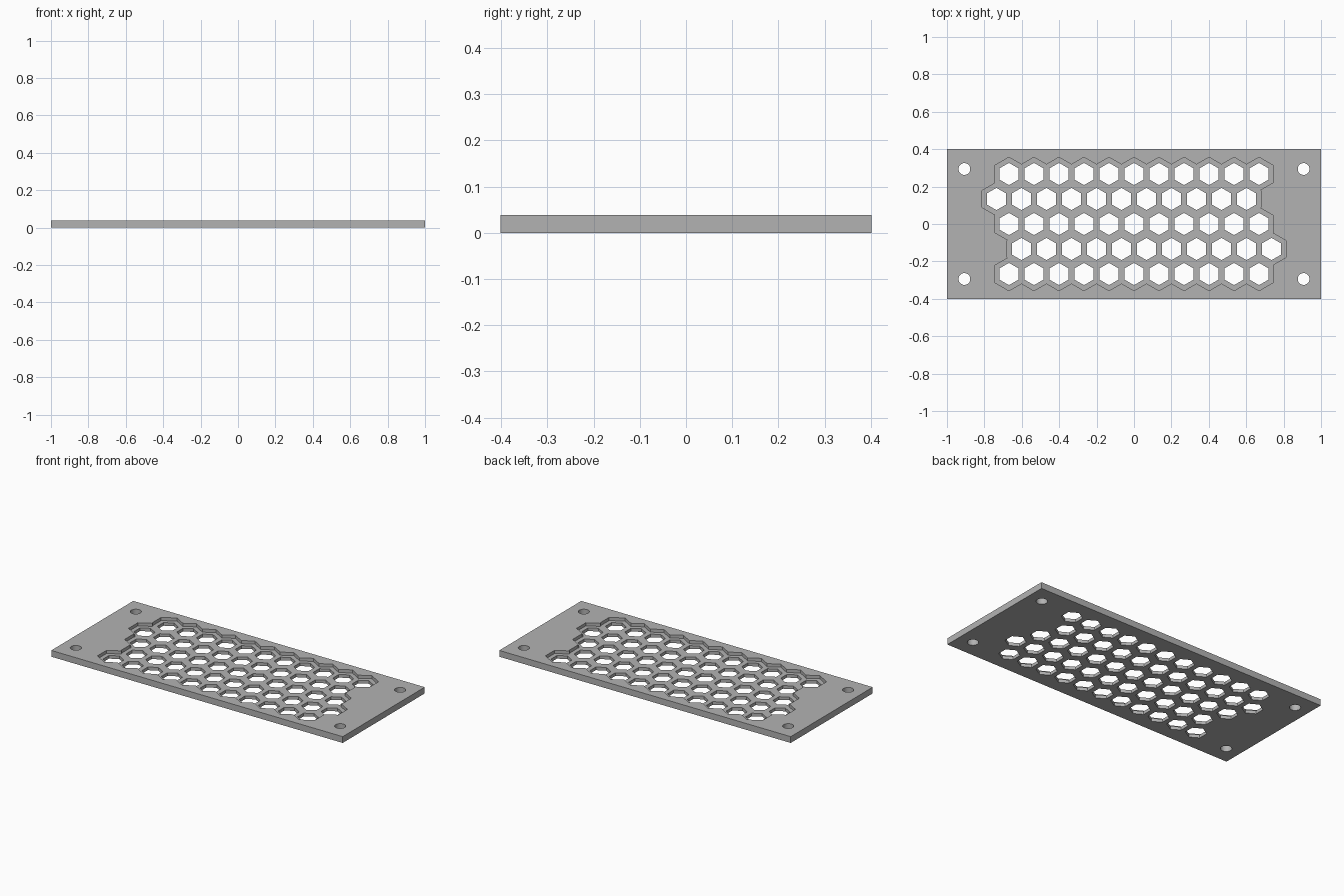
import bpy, bmesh, math
from mathutils import Matrix

cube = bpy.data.objects.get("Cube")
if cube:
    bpy.data.objects.remove(cube, do_unlink=True)

LENGTH, WIDTH, THICK = 2.0, 0.804, 0.039
FLOOR = THICK / 2            # floor height of the recess
PITCH = 0.1337               # spacing of columns and rows
COLUMNS = 11
ROW_SHIFT = {2: 0, 1: -0.5, 0: 0, -1: 0.5, -2: 0}

grey = bpy.data.materials.new("plate grey")
grey.use_nodes = True
colour = (0.45, 0.45, 0.45, 1)
grey.diffuse_color = colour
grey.node_tree.nodes["Principled BSDF"].inputs["Base Color"].default_value = colour


def make_object(name, bm):
    mesh = bpy.data.meshes.new(name)
    bm.to_mesh(mesh)
    bm.free()
    obj = bpy.data.objects.new(name, mesh)
    mesh.materials.append(grey)
    bpy.context.collection.objects.link(obj)
    return obj


def add_prism(bm, x, y, radius, sides, bottom, top):
    # Pointed end of a hexagon faces +y
    place = Matrix.Translation((x, y, (bottom + top) / 2))
    turn = Matrix.Rotation(math.pi if sides != 6 else 0, 4, 'Z')
    new = bmesh.ops.create_cone(bm, cap_ends=True, segments=sides, radius1=radius,
                                radius2=radius, depth=top - bottom, matrix=place @ turn)
    # Make sure the hexagon's point lies on the y axis
    if sides == 6 and max(v.co.y - y for v in new["verts"]) < radius * 0.95:
        bmesh.ops.rotate(bm, verts=new["verts"], cent=(x, y, 0),
                         matrix=Matrix.Rotation(math.radians(30), 3, 'Z'))


def cut(target, cutter, overlapping):
    cutter.hide_render = True
    mod = target.modifiers.new(cutter.name, 'BOOLEAN')
    mod.operation = 'DIFFERENCE'
    mod.solver = 'EXACT'
    mod.use_self = overlapping
    mod.object = cutter
    bpy.context.view_layer.objects.active = target
    bpy.ops.object.modifier_apply(modifier=mod.name)
    bpy.data.objects.remove(cutter, do_unlink=True)


# Flat plate
bm = bmesh.new()
bmesh.ops.create_cube(bm, size=1, matrix=Matrix.Translation((0, 0, THICK / 2))
                      @ Matrix.Diagonal((LENGTH, WIDTH, THICK, 1)))
plate = make_object("vent_plate", bm)

# Honeycomb cell centres, with two rows staggered in opposite directions
cells = [((col - (COLUMNS - 1) / 2 + shift) * PITCH, row * PITCH)
         for row, shift in ROW_SHIFT.items() for col in range(COLUMNS)]

# Recess with a zigzag outline made of overlapping large hexagons
bm = bmesh.new()
for x, y in cells:
    add_prism(bm, x, y, 0.0895, 6, FLOOR, THICK + 0.05)
cut(plate, make_object("recess_cutter", bm), True)

# Hexagonal vents and round corner holes right through
bm = bmesh.new()
for x, y in cells:
    add_prism(bm, x, y, 0.0595, 6, -0.05, THICK + 0.05)
for sx in (-1, 1):
    for sy in (-1, 1):
        add_prism(bm, sx * 0.907, sy * 0.294, 0.0315, 32, -0.05, THICK + 0.05)
cut(plate, make_object("hole_cutter", bm), False)

# Smooth round holes, sharp edges elsewhere
bpy.ops.object.select_all(action='DESELECT')
plate.select_set(True)
bpy.context.view_layer.objects.active = plate
bpy.ops.object.shade_smooth_by_angle(angle=math.radians(30))
